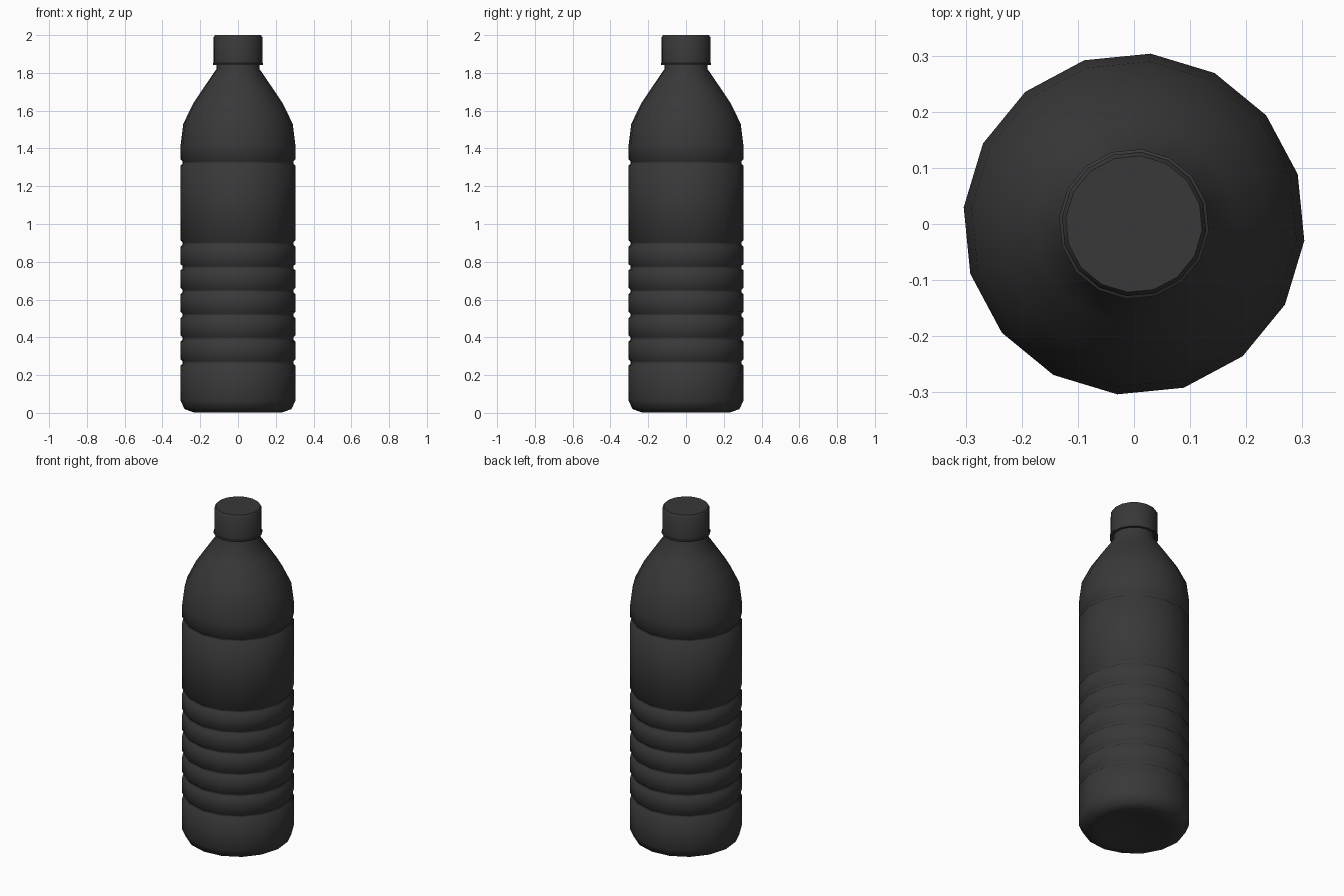
import bpy, bmesh
from math import cos, sin, tau, radians

if "Cube" in bpy.data.objects:
    bpy.data.objects.remove(bpy.data.objects["Cube"])

SIDES = 16
TURN = radians(-5.6)

dark = bpy.data.materials.new("dark_plastic")
dark.diffuse_color = (0.04, 0.04, 0.04, 1)
dark.use_nodes = True
dark.node_tree.nodes["Principled BSDF"].inputs["Base Color"].default_value = dark.diffuse_color


def lathe(name, profile, angle):
    """Spin a (radius, height) profile around z; radius 0 makes a pole."""
    bm = bmesh.new()
    rings = []
    for r, z in profile:
        if r == 0:
            rings.append([bm.verts.new((0, 0, z))] * SIDES)
        else:
            rings.append([bm.verts.new((r * cos(TURN + tau * i / SIDES),
                                        r * sin(TURN + tau * i / SIDES), z))
                          for i in range(SIDES)])
    for low, high in zip(rings, rings[1:]):
        for i in range(SIDES):
            j = (i + 1) % SIDES
            corners = [low[i], low[j], high[j], high[i]]
            bm.faces.new(list(dict.fromkeys(corners)))
    bmesh.ops.recalc_face_normals(bm, faces=bm.faces)
    mesh = bpy.data.meshes.new(name)
    bm.to_mesh(mesh)
    bm.free()
    mesh.materials.append(dark)
    obj = bpy.data.objects.new(name, mesh)
    bpy.context.collection.objects.link(obj)
    bpy.ops.object.select_all(action='DESELECT')
    obj.select_set(True)
    bpy.context.view_layer.objects.active = obj
    bpy.ops.object.shade_smooth_by_angle(angle=radians(angle))
    return obj


# Bottle body: dimpled base, grooved wall, tapered shoulder and neck
R = 0.305
profile = [(0, 0.035), (0.09, 0.025), (0.19, 0.006), (0.235, 0.003),
           (0.285, 0.02), (R, 0.065)]
for z in [0.267 + 0.126 * k for k in range(6)] + [1.325]:
    profile += [(R, z - 0.016), (R - 0.011, z - 0.006),
                (R - 0.011, z + 0.006), (R, z + 0.016)]
profile += [(R, 1.42), (0.291, 1.53), (0.24, 1.635), (0.18, 1.725),
            (0.115, 1.82), (0.115, 1.90), (0, 1.90)]
lathe("bottle_body", profile, 60)

# Screw cap with a thin lip around its lower edge
lathe("screw_cap", [(0.10, 1.85), (0.126, 1.843), (0.134, 1.843),
                    (0.134, 1.85), (0.129, 1.853), (0.129, 1.99),
                    (0.122, 2.0), (0, 2.0)], 40)
